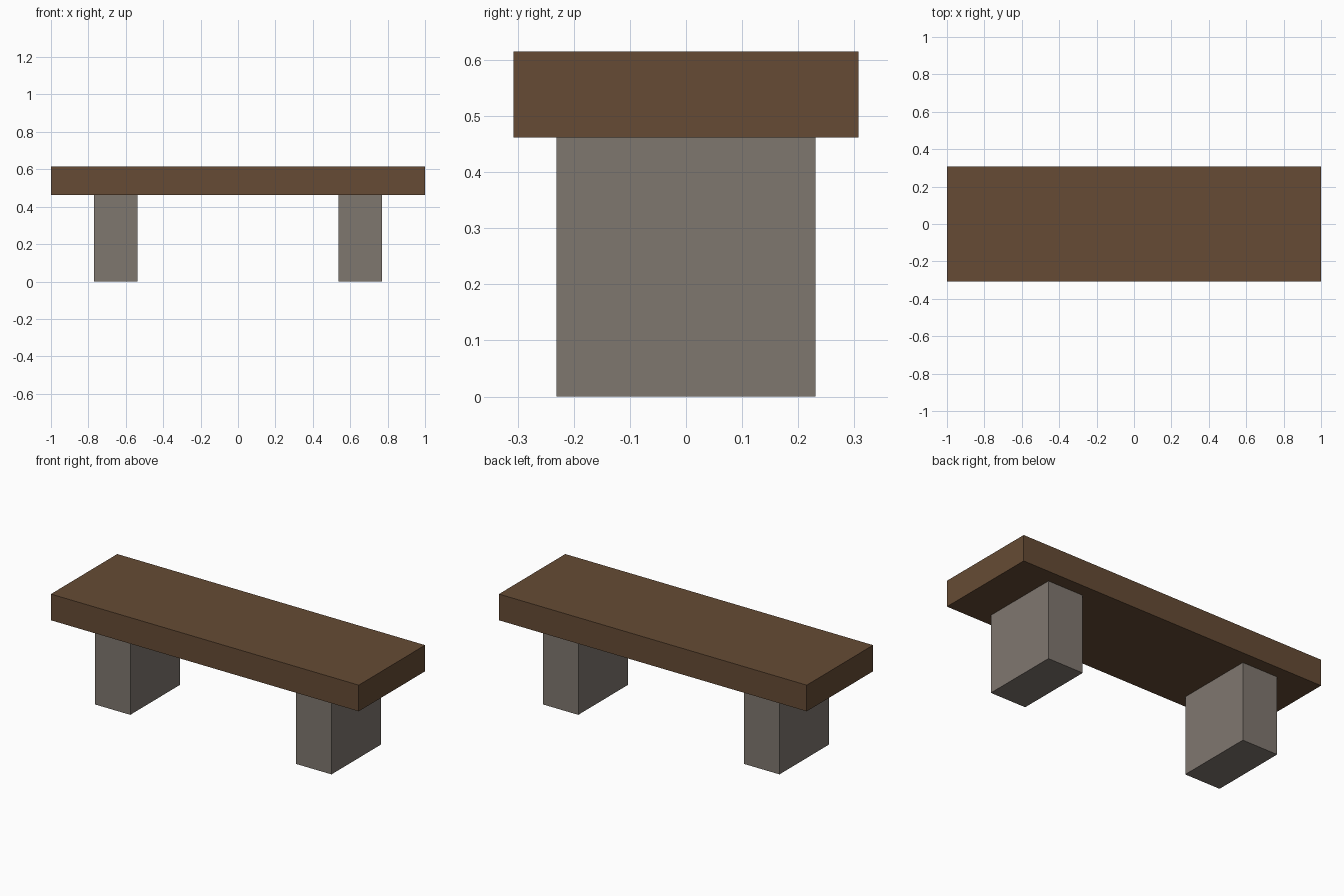
import bpy

cube = bpy.data.objects.get("Cube")
if cube:
    bpy.data.objects.remove(cube, do_unlink=True)


def make_material(name, rgb):
    mat = bpy.data.materials.new(name)
    mat.use_nodes = True
    color = (*rgb, 1.0)
    mat.diffuse_color = color
    mat.node_tree.nodes["Principled BSDF"].inputs["Base Color"].default_value = color
    return mat


def make_box(name, size, base, mat):
    """Box of the given size whose underside is centred on base."""
    x, y, z = base
    bpy.ops.mesh.primitive_cube_add(size=1, location=(x, y, z + size[2] / 2))
    obj = bpy.context.object
    obj.name = name
    obj.scale = size
    bpy.ops.object.transform_apply(location=False, rotation=False, scale=True)
    obj.data.materials.append(mat)
    return obj


wood = make_material("brown wood", (0.133, 0.071, 0.035))
stone = make_material("grey stone", (0.213, 0.184, 0.159))

leg_height = 0.4615

# Seat slab
make_box("seat", (2.0, 0.6154, 0.1538), (0, 0, leg_height), wood)

# Pair of block legs
for side, sign in (("left", 1), ("right", -1)):
    make_box(f"{side}_leg", (0.2308, 0.4615, leg_height), (sign * 0.6538, 0, 0), stone)
